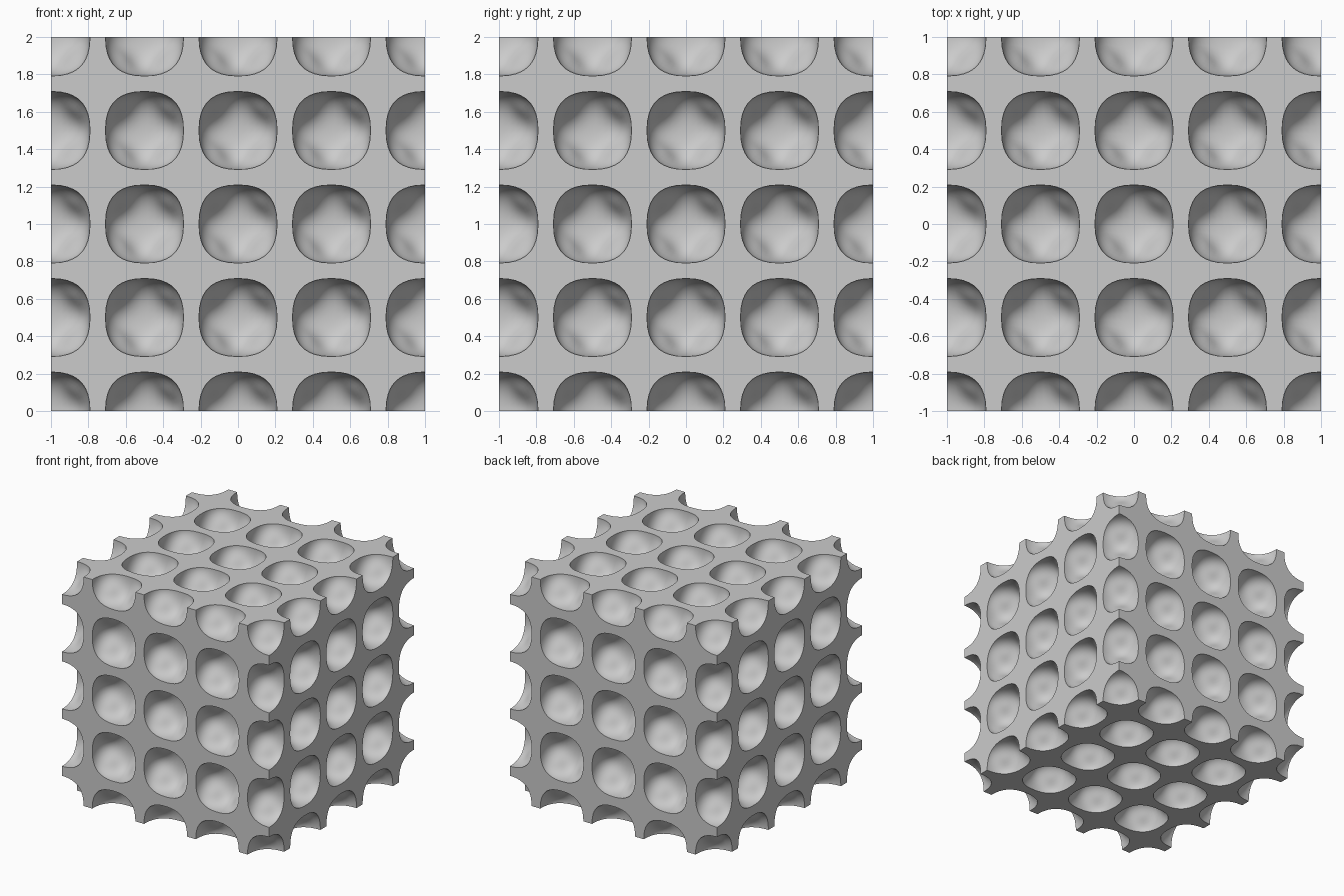
import bpy
import bmesh
from mathutils import Vector

SIZE = 2.0        # edge of the block
PITCH = 0.5       # spacing of the pores
RADIUS = 0.208    # half width of a pore
POWER = 2.55      # roundness of a pore: 2 is a ball, more is squarer
FLATTEN = 0.165   # how far the eight corners of a pore are pulled in
CUTS = 10

default = bpy.data.objects.get("Cube")
if default:
    bpy.data.objects.remove(default, do_unlink=True)


def add_object(name, bm):
    mesh = bpy.data.meshes.new(name)
    bm.to_mesh(mesh)
    bm.free()
    obj = bpy.data.objects.new(name, mesh)
    bpy.context.collection.objects.link(obj)
    return obj


# One pore: rounded-square across each axis, with its eight corners flattened
pore = bmesh.new()
bmesh.ops.create_cube(pore, size=2)
bmesh.ops.subdivide_edges(pore, edges=pore.edges[:], cuts=CUTS, use_grid_fill=True)
for v in pore.verts:
    d = v.co.normalized()
    length = sum(abs(c) ** POWER for c in d) ** (1 / POWER)
    corner = 27 * (d.x * d.y * d.z) ** 2
    v.co = d * RADIUS / length * (1 - FLATTEN * corner)
pore_mesh = bpy.data.meshes.new("pore")
pore.to_mesh(pore_mesh)
pore.free()

# Pores on a cubic lattice, the outer ones centred on the faces, edges and corners
pores = bmesh.new()
steps = [i * PITCH - SIZE / 2 for i in range(int(SIZE / PITCH) + 1)]
for x in steps:
    for y in steps:
        for z in steps:
            first = len(pores.verts)
            pores.from_mesh(pore_mesh)
            pores.verts.ensure_lookup_table()
            bmesh.ops.translate(pores, verts=pores.verts[first:],
                                vec=Vector((x, y, z + SIZE / 2)))
cutter = add_object("pore_cutter", pores)
cutter.hide_render = True
bpy.data.meshes.remove(pore_mesh)

# Solid block
block_bm = bmesh.new()
bmesh.ops.create_cube(block_bm, size=SIZE)
bmesh.ops.translate(block_bm, verts=block_bm.verts[:], vec=Vector((0, 0, SIZE / 2)))
block = add_object("porous_block", block_bm)

# Cut the pores out of the block
cut = block.modifiers.new("cut_pores", 'BOOLEAN')
cut.operation = 'DIFFERENCE'
cut.solver = 'MANIFOLD'
cut.object = cutter
bpy.ops.object.select_all(action='DESELECT')
bpy.context.view_layer.objects.active = block
block.select_set(True)
bpy.ops.object.modifier_apply(modifier=cut.name)
bpy.data.objects.remove(cutter, do_unlink=True)

# Smooth pores with crisp rims
bpy.ops.object.shade_smooth_by_angle(angle=0.7)

# Plain grey
grey = bpy.data.materials.new("light_grey")
grey.use_nodes = True
colour = (0.6, 0.6, 0.6, 1)
grey.diffuse_color = colour
grey.node_tree.nodes["Principled BSDF"].inputs["Base Color"].default_value = colour
block.data.materials.clear()
block.data.materials.append(grey)
for face in block.data.polygons:
    face.material_index = 0
